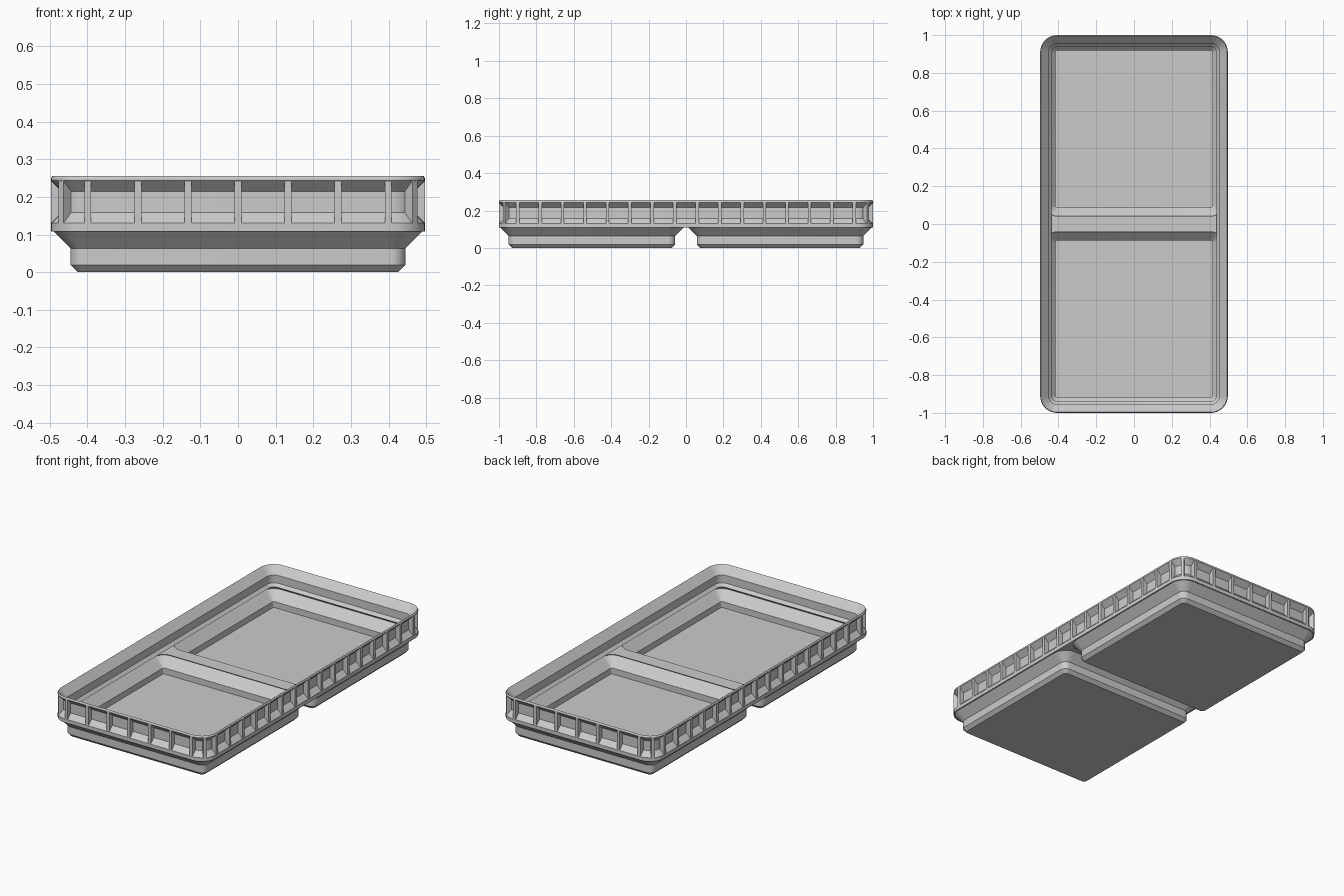
import bpy, bmesh, math
from mathutils import Matrix

if "Cube" in bpy.data.objects:
    bpy.data.objects.remove(bpy.data.objects["Cube"])

grey = bpy.data.materials.new("light grey plastic")
grey.diffuse_color = (0.6, 0.6, 0.6, 1)
grey.use_nodes = True
grey.node_tree.nodes["Principled BSDF"].inputs["Base Color"].default_value = grey.diffuse_color

HX, HY, R = 0.497, 1.0, 0.09      # outer half sizes and corner radius
PITCH = 0.503                     # centre of each compartment


def make(name, bm):
    bmesh.ops.recalc_face_normals(bm, faces=bm.faces[:])
    me = bpy.data.meshes.new(name)
    bm.to_mesh(me)
    bm.free()
    me.materials.append(grey)
    ob = bpy.data.objects.new(name, me)
    bpy.context.collection.objects.link(ob)
    return ob


def loft(name, hx, hy, profile, cy=0, seg=8):
    """Stack of rounded rectangles; profile = (inset, z), corners stay concentric."""
    bm = bmesh.new()
    rings = []
    for inset, z in profile:
        r = max(R - inset, 0.012)
        ring = []
        for q, (sx, sy) in enumerate([(1, 1), (-1, 1), (-1, -1), (1, -1)]):
            for i in range(seg + 1):
                a = math.pi / 2 * (q + i / seg)
                ring.append(bm.verts.new((sx * (hx - inset - r) + r * math.cos(a),
                                          cy + sy * (hy - inset - r) + r * math.sin(a), z)))
        rings.append(ring)
    n = len(rings[0])
    for lo, hi in zip(rings, rings[1:]):
        for i in range(n):
            bm.faces.new((lo[i], lo[(i + 1) % n], hi[(i + 1) % n], hi[i]))
    bm.faces.new(rings[0][::-1])
    bm.faces.new(rings[-1])
    return make(name, bm)


def boolean(target, tool, op):
    mod = target.modifiers.new(op, 'BOOLEAN')
    mod.operation, mod.solver, mod.object = op, 'EXACT', tool
    bpy.context.view_layer.objects.active = target
    bpy.ops.object.modifier_apply(modifier=mod.name)
    bpy.data.objects.remove(tool)


# Rim body with the recessed band around its outside
tray = loft("tray", HX, HY, [(0, 0.108), (0, 0.13), (0.028, 0.158), (0.028, 0.215),
                             (0, 0.243), (0, 0.249), (0.004, 0.256)])

# Two stepped feet, then two compartments following their shape
for s in (-1, 1):
    foot = loft("foot", HX, HX, [(0.071, 0), (0.052, 0.019), (0.052, 0.063),
                                 (0.004, 0.111), (0.004, 0.116)], s * PITCH)
    boolean(tray, foot, 'UNION')
for s in (-1, 1):
    pocket = loft("compartment", HX, HX, [(0.0805, 0.04), (0.0805, 0.0745), (0.029, 0.126),
                                          (0.047, 0.144)], s * PITCH)
    boolean(tray, pocket, 'DIFFERENCE')

# Stacking lip opening above the divider
opening = loft("lip_opening", HX, HY, [(0.0355, 0.1325), (0.0615, 0.1505), (0.0455, 0.167),
                                       (0.0455, 0.212), (0.002, 0.2575)])
boolean(tray, opening, 'DIFFERENCE')

# Ribs bridging the outer band: (distance from outer wall, z) prism, 0.018 wide
bm = bmesh.new()
RIB = [(-0.0005, 0.128), (-0.032, 0.158), (-0.032, 0.214), (-0.0005, 0.245)]


def rib(x, y, angle):
    m = Matrix.Translation((x, y, 0)) @ Matrix.Rotation(angle, 4, 'Z')
    a, b = [[bm.verts.new(m @ Matrix.Translation((d, w, z)).translation) for d, z in RIB]
            for w in (-0.009, 0.009)]
    bm.faces.new(a)
    bm.faces.new(b[::-1])
    for i in range(4):
        j = (i + 1) % 4
        bm.faces.new((a[i], b[i], b[j], a[j]))


for s in (-1, 1):
    for i in range(-3, 4):                       # short ends
        rib(i * 0.133, s * HY, s * math.pi / 2)
    for i in range(16):                          # long sides
        rib(s * HX, (i - 7.5) * 0.12, 0 if s > 0 else math.pi)
    for t in (-1, 1):                            # corners
        c = R * math.sqrt(0.5)
        rib(s * (HX - R + c), t * (HY - R + c), math.atan2(t, s))
ribs = make("rim_ribs", bm)

for ob in (tray, ribs):
    bpy.ops.object.select_all(action='DESELECT')
    ob.select_set(True)
    bpy.context.view_layer.objects.active = ob
    bpy.ops.object.shade_smooth_by_angle(angle=math.radians(25))
